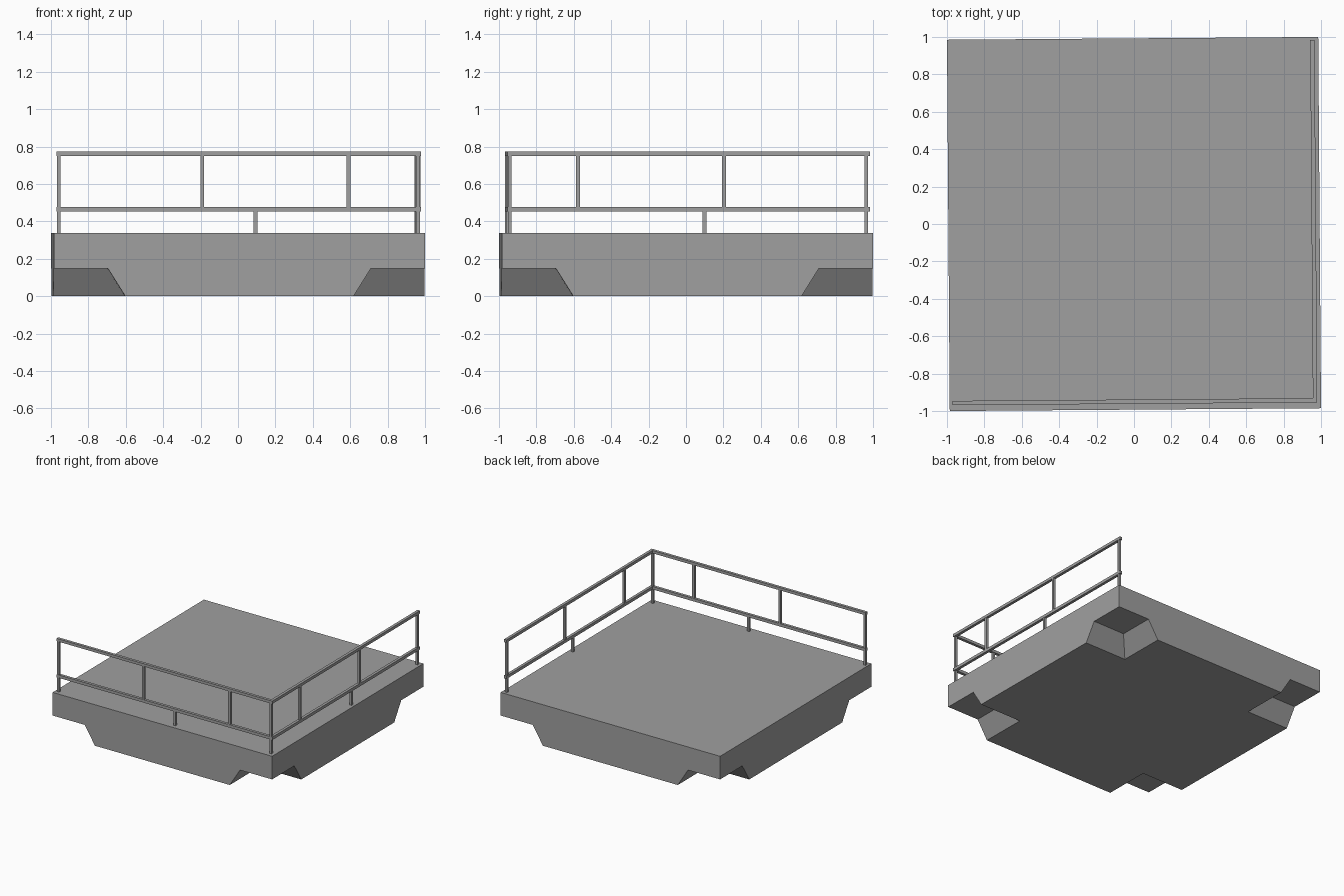
import bpy, bmesh
from math import pi
from mathutils import Matrix, Vector

cube = bpy.data.objects.get("Cube")
if cube:
    bpy.data.objects.remove(cube, do_unlink=True)

grey = bpy.data.materials.new("plain grey")
grey.use_nodes = True
colour = (0.35, 0.35, 0.35, 1)
grey.diffuse_color = colour
grey.node_tree.nodes["Principled BSDF"].inputs["Base Color"].default_value = colour

TURN = Matrix.Rotation(0.0075, 4, 'Z')   # the whole platform sits slightly askew
HALF, TOP = 0.9925, 0.337                # deck half width and height
NOTCH_Z, NOTCH_IN, NOTCH_OUT = 0.147, 0.61, 0.702
BAR = 0.023


def finish(name, bm):
    bmesh.ops.remove_doubles(bm, verts=bm.verts, dist=1e-4)
    bmesh.ops.recalc_face_normals(bm, faces=bm.faces)
    bm.transform(TURN)
    mesh = bpy.data.meshes.new(name)
    bm.to_mesh(mesh)
    bm.free()
    mesh.materials.append(grey)
    obj = bpy.data.objects.new(name, mesh)
    bpy.context.collection.objects.link(obj)


def box(name, lo, hi):
    lo, hi = Vector(lo), Vector(hi)
    bm = bmesh.new()
    bmesh.ops.create_cube(bm, size=1)
    bm.transform(Matrix.Translation((lo + hi) / 2) @ Matrix.Diagonal((*(hi - lo), 1)))
    finish(name, bm)


# Deck: a slab with a sloped notch under each corner, one quarter at a time
bm = bmesh.new()


def face(points, turn=Matrix()):
    bm.faces.new([bm.verts.new(turn @ Vector(p)) for p in points])


h, a, b, n = HALF, NOTCH_IN, NOTCH_OUT, NOTCH_Z
underside = []
for k in range(4):
    turn = Matrix.Rotation(k * pi / 2, 4, 'Z')
    face([(-h, -h, TOP), (-h, -h, n), (-b, -h, n), (-a, -h, 0),
          (a, -h, 0), (b, -h, n), (h, -h, n), (h, -h, TOP)], turn)
    face([(b, -h, n), (h, -h, n), (h, -b, n), (b, -b, n)], turn)
    face([(b, -h, n), (b, -b, n), (a, -a, 0), (a, -h, 0)], turn)
    face([(h, -b, n), (b, -b, n), (a, -a, 0), (h, -a, 0)], turn)
    underside += [turn @ Vector(p) for p in [(-a, -h, 0), (a, -h, 0), (a, -a, 0)]]
face(underside)
face([(-h, -h, TOP), (h, -h, TOP), (h, h, TOP), (-h, h, TOP)])
finish("deck", bm)

# Railings along the front and the left side
FRONT_Y, SIDE_X = -0.95, 0.961
r = BAR / 2
MID, HIGH = (0.453, 0.477), (0.75, 0.773)
for label, (z0, z1) in (("middle", MID), ("top", HIGH)):
    box(f"front_{label}_rail", (-0.977, FRONT_Y - r, z0), (SIDE_X + r, FRONT_Y + r, z1))
    box(f"side_{label}_rail", (SIDE_X - r, FRONT_Y - r, z0), (SIDE_X + r, 0.977, z1))


def post(name, x, y, z0, z1):
    w = 0.01
    box(name, (x - w, y - w, z0), (x + w, y + w, z1))


# Full-height posts at the corner and the ends
post("corner_post", SIDE_X - 0.006, FRONT_Y, TOP, HIGH[0])
post("front_end_post", -0.966, FRONT_Y, TOP, HIGH[0])
post("side_end_post", SIDE_X, 0.957, TOP, HIGH[0])

# Short posts between the rails and under the middle rail
for i, t in enumerate((-0.198, 0.583)):
    post(f"front_upper_post_{i + 1}", t, FRONT_Y, MID[1], HIGH[0])
for i, t in enumerate((-0.585, 0.196)):
    post(f"side_upper_post_{i + 1}", SIDE_X, t, MID[1], HIGH[0])
post("front_lower_post", 0.086, FRONT_Y, TOP, MID[0])
post("side_lower_post", SIDE_X, 0.091, TOP, MID[0])
